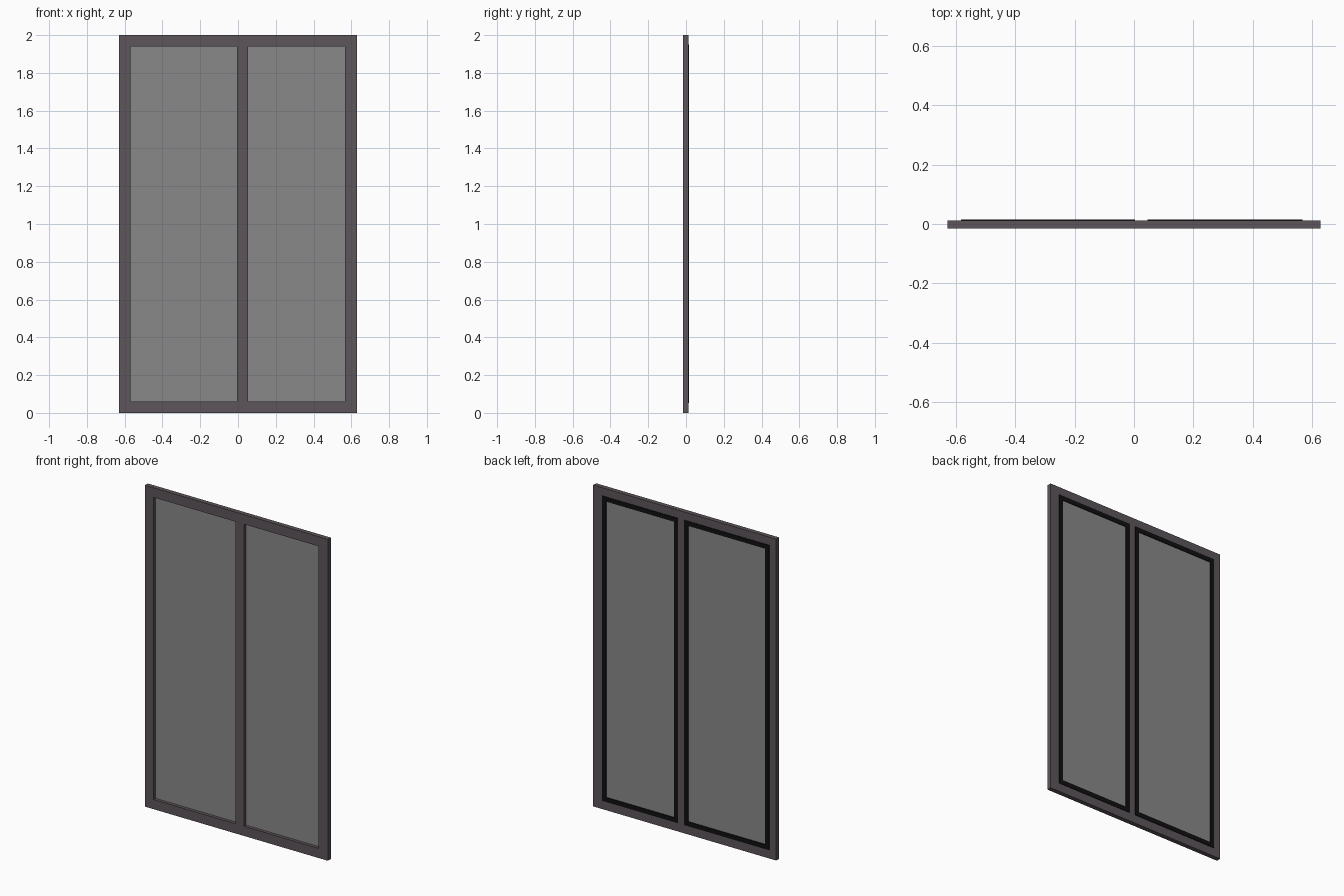
import bpy, bmesh

if "Cube" in bpy.data.objects:
    bpy.data.objects.remove(bpy.data.objects["Cube"])


def material(name, rgb):
    m = bpy.data.materials.new(name)
    m.diffuse_color = (*rgb, 1)
    m.use_nodes = True
    m.node_tree.nodes["Principled BSDF"].inputs["Base Color"].default_value = m.diffuse_color
    return m


FRAME = material("dark_frame", (0.11, 0.09, 0.10))
RUBBER = material("black_rubber", (0.005, 0.005, 0.005))
GLASS = material("grey_glass", (0.25, 0.25, 0.25))


def panel(name, xs, zs, y0, y1, mat, openings):
    """Slab in the xz plane, split at xs and zs; cells listed in openings are left out."""
    bm = bmesh.new()
    grid = [[bm.verts.new((x, y0, z)) for z in zs] for x in xs]
    for i in range(len(xs) - 1):
        for k in range(len(zs) - 1):
            if (i, k) not in openings:
                bm.faces.new((grid[i][k], grid[i + 1][k],
                              grid[i + 1][k + 1], grid[i][k + 1]))
    ext = bmesh.ops.extrude_face_region(bm, geom=bm.faces[:], use_keep_orig=True)
    moved = [g for g in ext["geom"] if isinstance(g, bmesh.types.BMVert)]
    bmesh.ops.translate(bm, verts=moved, vec=(0, y1 - y0, 0))
    bmesh.ops.recalc_face_normals(bm, faces=bm.faces[:])
    me = bpy.data.meshes.new(name)
    bm.to_mesh(me)
    bm.free()
    me.materials.append(mat)
    ob = bpy.data.objects.new(name, me)
    bpy.context.collection.objects.link(ob)
    return ob


# Outer frame with off-centre mullion
panel("window_frame", (-0.63, -0.57, -0.005, 0.053, 0.567, 0.63),
      (0, 0.06, 1.94, 2), -0.016, 0.0125, FRAME, {(1, 1), (3, 1)})

# Each sash: glass pane and a rubber gasket ring on the back
W = 0.028
for side, g0, g1, p0, p1 in (("left", -0.583, 0.003, -0.57, -0.005),
                             ("right", 0.045, 0.568, 0.053, 0.567)):
    panel(side + "_glass", (p0, p1), (0.06, 1.94), 0.004, 0.0115, GLASS, set())
    panel(side + "_gasket", (g0, g0 + W, g1 - W, g1),
          (0.053, 0.053 + W, 1.95 - W, 1.95), 0.0115, 0.016, RUBBER, {(1, 1)})
